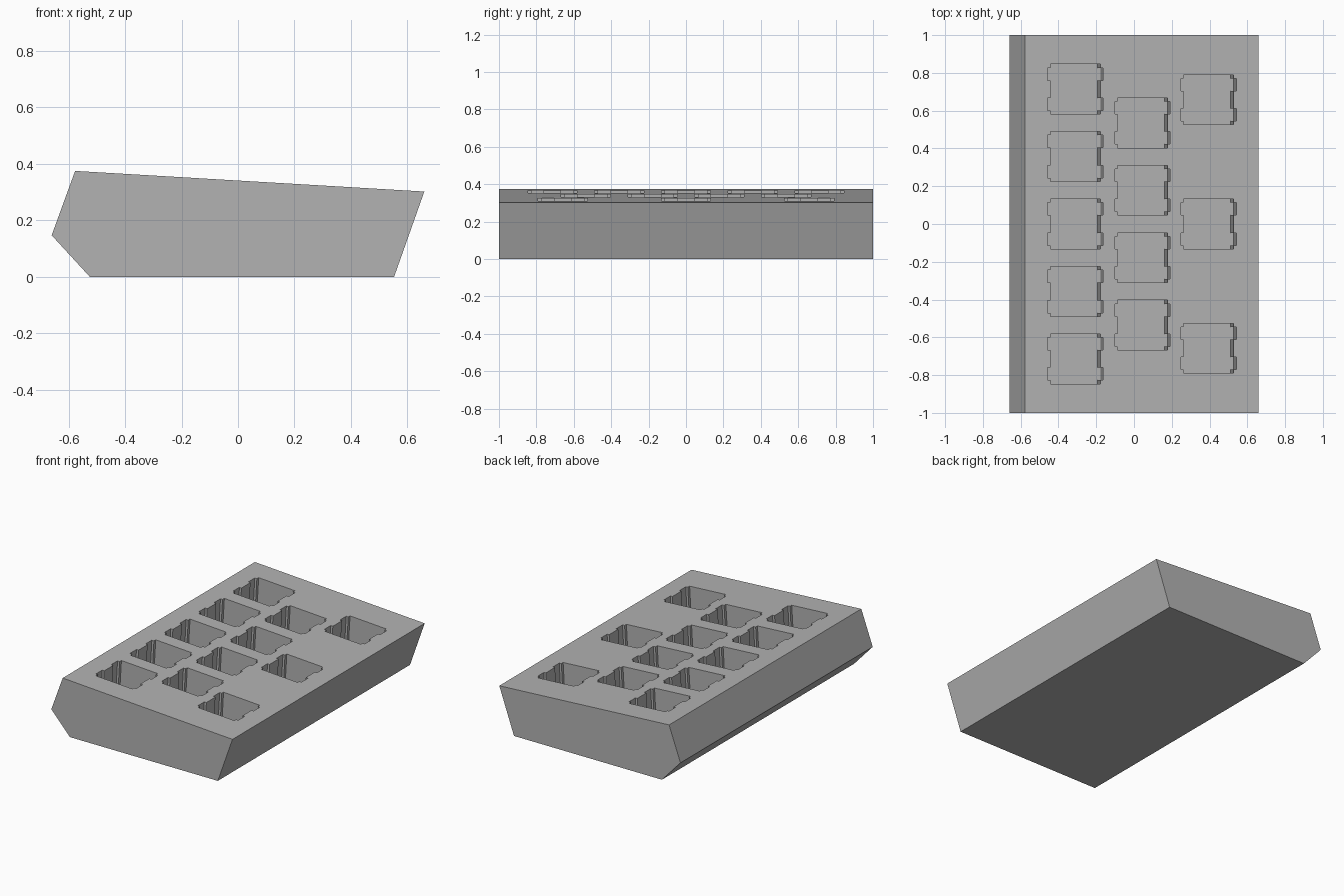
import bpy
import bmesh
import math
from mathutils import Matrix, Vector

cube = bpy.data.objects.get("Cube")
if cube:
    bpy.data.objects.remove(cube, do_unlink=True)

GREY = (0.45, 0.45, 0.45, 1)
grey = bpy.data.materials.new("plain grey")
grey.use_nodes = True
grey.diffuse_color = GREY
grey.node_tree.nodes["Principled BSDF"].inputs["Base Color"].default_value = GREY


def add_prism(bm, points, depth, matrix):
    """Extrude a flat outline by depth along local z, then place it."""
    base = bm.faces.new([bm.verts.new((x, y, 0)) for x, y in points])
    out = bmesh.ops.extrude_face_region(bm, geom=[base])
    top = [v for v in out["geom"] if isinstance(v, bmesh.types.BMVert)]
    bmesh.ops.translate(bm, vec=(0, 0, depth), verts=top)
    bmesh.ops.transform(bm, matrix=matrix, verts=list(base.verts) + top)


def make_object(name, bm):
    bmesh.ops.recalc_face_normals(bm, faces=bm.faces)
    mesh = bpy.data.meshes.new(name)
    bm.to_mesh(mesh)
    bm.free()
    mesh.materials.append(grey)
    obj = bpy.data.objects.new(name, mesh)
    bpy.context.collection.objects.link(obj)
    return obj


# Wedge-shaped case body, a side profile extruded along y
crest, brow = Vector((-0.577, 0.375)), Vector((0.66, 0.302))
profile = [(-0.66, 0.147), crest, brow, (0.553, 0), (-0.525, 0)]
bm = bmesh.new()
add_prism(bm, profile, 2, Matrix.Translation((0, 1, 0)) @ Matrix.Rotation(math.pi / 2, 4, "X"))
body = make_object("case_body", bm)

# Square pocket outline with two clip notches on the left and right sides
half, lip, inner, outer = 0.132, 0.147, 0.047, 0.113
side = [(half, -half), (half, -outer), (lip, -outer), (lip, -inner), (half, -inner),
        (half, inner), (lip, inner), (lip, outer), (half, outer), (half, half)]
outline = side + [(-x, -y) for x, y in side]

# Pockets sunk at right angles to the sloping top, in three columns
slope = (brow.y - crest.y) / (brow.x - crest.x)
tilt = Matrix.Rotation(-math.atan(slope), 4, "Y")
depth, rise = 0.25, 0.05
columns = {-0.31: (5, 0.357), 0.045: (4, 0.357), 0.395: (3, 0.658)}
bm = bmesh.new()
for x, (count, pitch) in columns.items():
    z = crest.y + slope * (x - crest.x)
    for i in range(count):
        place = Matrix.Translation((x, (i - (count - 1) / 2) * pitch, z))
        add_prism(bm, outline, depth + rise, place @ tilt @ Matrix.Translation((0, 0, -depth)))
cutter = make_object("pocket_cutter", bm)
cutter.hide_render = True

cut = body.modifiers.new("pockets", "BOOLEAN")
cut.object = cutter
cut.operation = "DIFFERENCE"
cut.solver = "EXACT"
bpy.context.view_layer.objects.active = body
bpy.ops.object.modifier_apply(modifier=cut.name)
bpy.data.objects.remove(cutter, do_unlink=True)
